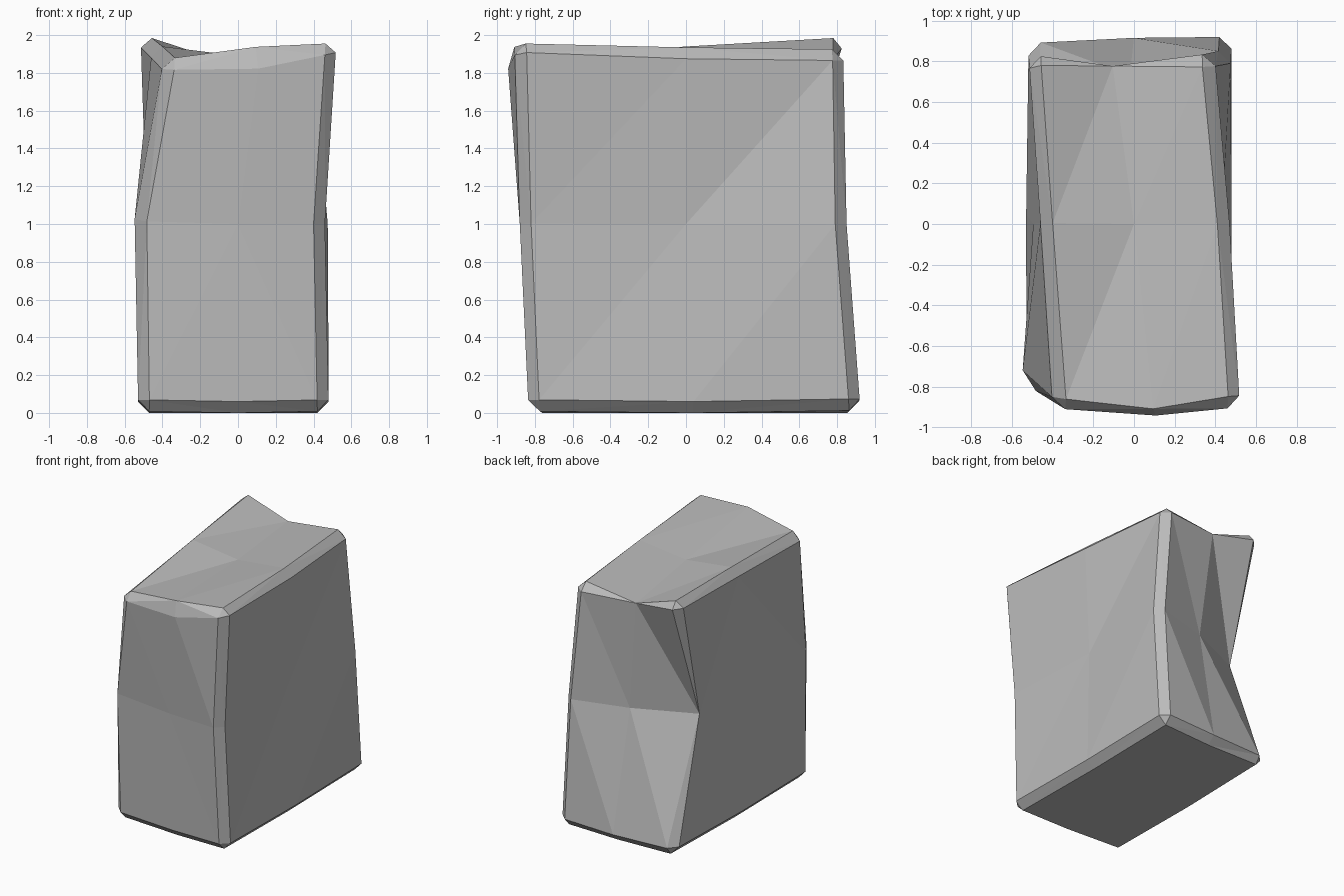
import bpy
import bmesh
from mathutils import Vector

default_cube = bpy.data.objects.get("Cube")
if default_cube:
    bpy.data.objects.remove(default_cube, do_unlink=True)

BEVEL_WIDTH = 0.06

# Control points of the chipped block, three layers of a coarse lattice:
# each row runs from -x to +x, rows run from front to back
bottom_layer = (
    ((-.53, -.80, .01), (0, -.82, 0), (.48, -.835, .01)),
    ((-.53, .05, 0), (0, .04, 0), (.48, .04, 0)),
    ((-.52, .91, .01), (0, .915, 0), (.48, .925, .015)),
)
middle_layer = (
    ((-.515, -.77, 1.02), (0, -.86, 1), (.46, -.88, 1)),
    ((-.495, 0, 1), None, (.43, 0, 1)),
    ((-.49, .585, 1), (-.02, .73, 1), (.475, .85, 1)),
)
top_layer = (
    ((-.39, -.92, 1.875), (.1, -.925, 1.88), (.525, -.905, 1.97)),
    ((-.46, 0, 1.94), (0, 0, 1.89), (.47, 0, 1.935)),
    ((-.52, .845, 2), (-.1, .81, 1.92), (.39, .835, 1.925)),
)
layers = (bottom_layer, middle_layer, top_layer)


def lattice_index(vert):
    """Lattice coordinates, each -1, 0 or 1, of a vertex of the plain cube."""
    return tuple(round(value) for value in vert.co)


def lies_on_cube_edge(edge):
    """True when both ends share two extreme lattice coordinates."""
    first, second = (lattice_index(vert) for vert in edge.verts)
    shared = sum(a == b and a != 0 for a, b in zip(first, second))
    return shared == 2


def make_material(name, colour):
    material = bpy.data.materials.new(name)
    material.use_nodes = True
    material.diffuse_color = colour
    material.node_tree.nodes["Principled BSDF"].inputs["Base Color"].default_value = colour
    return material


# Plain cube with every side split into four
bm = bmesh.new()
bmesh.ops.create_cube(bm, size=2)
bmesh.ops.subdivide_edges(bm, edges=bm.edges[:], cuts=1, use_grid_fill=True)
rim_edges = [edge for edge in bm.edges if lies_on_cube_edge(edge)]

# Push the lattice into the irregular stone shape
for vert in bm.verts:
    column, row, layer = (value + 1 for value in lattice_index(vert))
    vert.co = Vector(layers[layer][row][column])

# Chamfer the outer edges, then split the warped quads
bmesh.ops.bevel(bm, geom=rim_edges, offset=BEVEL_WIDTH, offset_type='OFFSET',
                segments=1, profile=0.5, affect='EDGES', clamp_overlap=False)
bmesh.ops.triangulate(bm, faces=bm.faces[:], quad_method='SHORT_EDGE')
bmesh.ops.recalc_face_normals(bm, faces=bm.faces[:])
for face in bm.faces:
    face.smooth = False

mesh = bpy.data.meshes.new("stone_block")
bm.to_mesh(mesh)
bm.free()
mesh.materials.append(make_material("stone_grey", (0.5, 0.5, 0.5, 1)))

stone_block = bpy.data.objects.new("stone_block", mesh)
bpy.context.collection.objects.link(stone_block)
